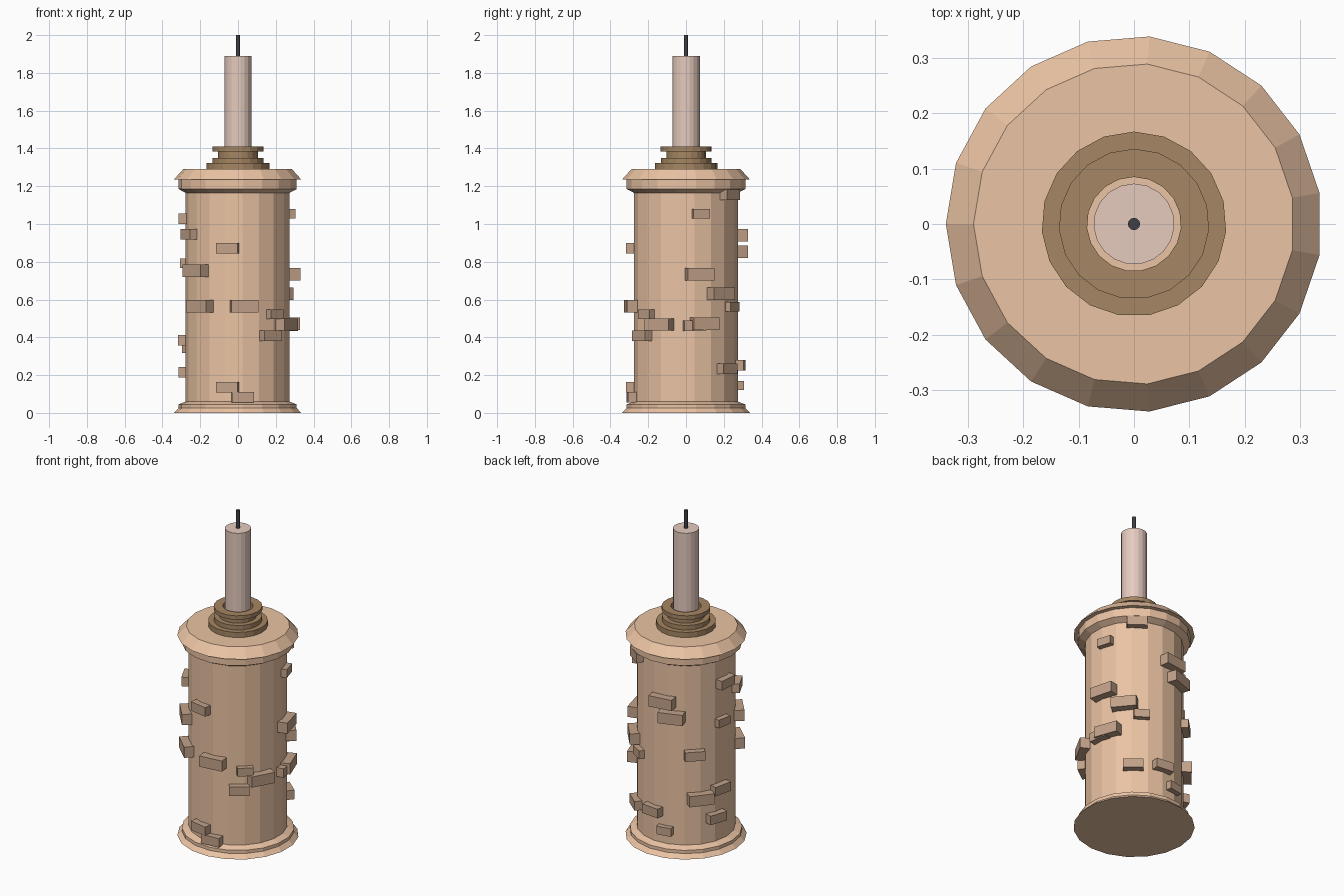
import bpy, bmesh, math
from mathutils import Matrix, Vector

if "Cube" in bpy.data.objects:
    bpy.data.objects.remove(bpy.data.objects["Cube"])

SIDES = 19


def material(name, rgb):
    m = bpy.data.materials.new(name)
    m.diffuse_color = (*rgb, 1)
    m.use_nodes = True
    m.node_tree.nodes["Principled BSDF"].inputs["Base Color"].default_value = m.diffuse_color
    return m


def finish(bm, name, mat):
    bmesh.ops.recalc_face_normals(bm, faces=bm.faces)
    me = bpy.data.meshes.new(name)
    bm.to_mesh(me)
    bm.free()
    me.materials.append(mat)
    ob = bpy.data.objects.new(name, me)
    bpy.context.collection.objects.link(ob)
    return ob


def lathe(name, profile, mat, start, sides=SIDES, closed=False):
    """Spin (radius, z) points round z; cap both ends, or close the section."""
    bm = bmesh.new()
    rings = []
    for r, z in profile:
        angles = [math.radians(start) + math.tau * i / sides for i in range(sides)]
        rings.append([bm.verts.new((r * math.cos(a), r * math.sin(a), z)) for a in angles])
    pairs = list(zip(rings, rings[1:]))
    if closed:
        pairs.append((rings[-1], rings[0]))
    else:
        bm.faces.new(rings[0])
        bm.faces.new(rings[-1])
    for lo, hi in pairs:
        for i in range(sides):
            j = (i + 1) % sides
            bm.faces.new((lo[i], lo[j], hi[j], hi[i]))
    return finish(bm, name, mat)


clay = material("clay", (0.83, 0.55, 0.37))
brick = material("brick", (0.54, 0.36, 0.25))
dark = material("dark_brown", (0.38, 0.24, 0.125))
pink = material("pale_pink", (0.79, 0.60, 0.52))
black = material("black", (0.05, 0.05, 0.06))

# Main column with flared foot and rim
lathe("column", [(.34, 0), (.315, .025), (.315, .045), (.277, .06), (.277, 1.165),
                 (.315, 1.185), (.315, 1.235), (.34, 1.235), (.29, 1.29)], clay, 180)

# Stepped collar, open in the middle
lathe("collar", [(.085, 1.28), (.167, 1.28), (.167, 1.322), (.135, 1.322), (.135, 1.35),
                 (.105, 1.35), (.105, 1.385), (.136, 1.385), (.136, 1.41), (.085, 1.41)],
      dark, 90, closed=True)

# Rod and wick
lathe("rod", [(.073, 1.28), (.073, 1.89)], pink, 90)
lathe("wick", [(.011, 1.87), (.011, 2.0)], black, 90, sides=12)

# Raised bricks: centre x, y, z and size (small, medium, large)
SIZES = {"s": (.09, .05, .305), "m": (.115, .056, .312), "l": (.145, .066, .322)}
BRICKS = [
    (-.055, -.285, .872, "m"), (-.225, -.19, .752, "l"), (-.205, -.215, .565, "l"),
    (.033, -.29, .565, "l"), (.195, -.21, .522, "s"), (.255, -.14, .468, "l"),
    (.17, -.23, .408, "m"), (-.055, -.285, .135, "m"), (.025, -.29, .083, "m"),
    (-.262, -.13, .945, "m"), (.17, .23, 1.155, "m"), (.28, .08, 1.055, "s"),
    (.29, .075, .735, "l"), (.225, .185, .63, "l"), (.15, .245, .562, "s"),
    (.285, .045, .462, "m"), (.275, .10, .472, "l"), (.19, .22, .233, "m"),
    (-.04, .287, .94, "l"), (-.094, .274, .852, "l"), (-.289, .026, 1.028, "m"),
    (-.286, .05, .792, "s"), (-.203, .206, .62, "m"), (-.283, .066, .385, "m"),
    (-.226, .182, .35, "l"), (-.274, .094, .215, "m"), (-.054, .285, .145, "s"),
    (.028, .288, .252, "m"),
]
bm = bmesh.new()
for x, y, z, size in BRICKS:
    width, height, outer = SIZES[size]
    inner = .25
    a = math.atan2(y, x)
    place = (Matrix.Rotation(a, 4, 'Z')
             @ Matrix.Translation(((inner + outer) / 2, 0, z))
             @ Matrix.Diagonal((outer - inner, width, height, 1)))
    bmesh.ops.create_cube(bm, size=1, matrix=place)
finish(bm, "bricks", brick)
